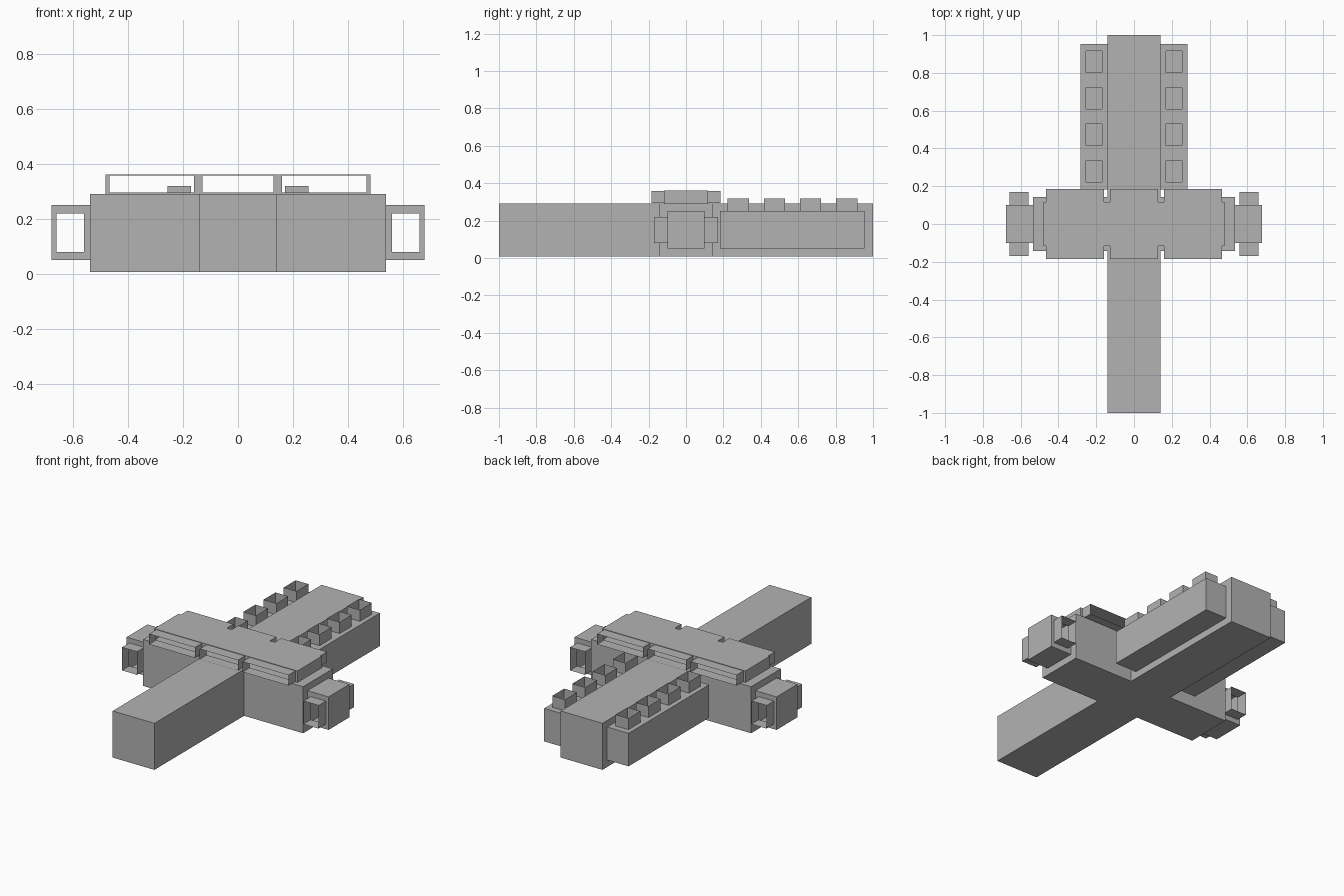
import bpy
import bmesh

cube = bpy.data.objects.get("Cube")
if cube:
    bpy.data.objects.remove(cube, do_unlink=True)

grey = bpy.data.materials.new("hull grey")
grey.use_nodes = True
COLOUR = (0.45, 0.45, 0.45, 1)
grey.diffuse_color = COLOUR
grey.node_tree.nodes["Principled BSDF"].inputs["Base Color"].default_value = COLOUR


def finish(name, bm):
    bmesh.ops.remove_doubles(bm, verts=bm.verts, dist=0.0001)
    bmesh.ops.recalc_face_normals(bm, faces=bm.faces)
    mesh = bpy.data.meshes.new(name)
    bm.to_mesh(mesh)
    bm.free()
    mesh.materials.append(grey)
    obj = bpy.data.objects.new(name, mesh)
    bpy.context.collection.objects.link(obj)
    return obj


def ported_box(name, low, high, axis, sides, ports, reach):
    """Hollow box whose sides along axis carry open, thin-walled tubes.
    Each port is (u0, u1, v0, v1) in the two remaining axes."""
    bm = bmesh.new()
    a, b = [i for i in range(3) if i != axis]

    def quad(points):
        verts = []
        for u, v, w in points:
            co = [0, 0, 0]
            co[a], co[b], co[axis] = u, v, w
            verts.append(bm.verts.new(co))
        bm.faces.new(verts)

    def rect(u0, u1, v0, v1, w):
        quad([(u0, v0, w), (u1, v0, w), (u1, v1, w), (u0, v1, w)])

    def walls(u0, u1, v0, v1, w0, w1):
        ring = [(u0, v0), (u1, v0), (u1, v1), (u0, v1)]
        for p, q in zip(ring, ring[1:] + ring[:1]):
            quad([(*p, w0), (*q, w0), (*q, w1), (*p, w1)])

    us = sorted({low[a], high[a], *[u for p in ports for u in p[:2]]})
    vs = sorted({low[b], high[b], *[v for p in ports for v in p[2:]]})
    walls(low[a], high[a], low[b], high[b], low[axis], high[axis])
    for side in (-1, 1):
        w = high[axis] if side > 0 else low[axis]
        if side not in sides:
            rect(low[a], high[a], low[b], high[b], w)
            continue
        for u0, u1 in zip(us, us[1:]):
            for v0, v1 in zip(vs, vs[1:]):
                u, v = (u0 + u1) / 2, (v0 + v1) / 2
                if not any(p[0] < u < p[1] and p[2] < v < p[3] for p in ports):
                    rect(u0, u1, v0, v1, w)
        for p in ports:
            walls(*p, w, w + side * reach)
    return finish(name, bm)


# Cross-shaped hull: long fuselage with a short wing
BOTTOM, TOP = 0.008, 0.29
F, W, S = 0.14, 0.142, 0.536
quarter = [(F, 1), (F, W), (S, W)]
outline = quarter + [(x, -y) for x, y in reversed(quarter)]
outline += [(-x, -y) for x, y in outline]
bm = bmesh.new()
base = bm.faces.new([bm.verts.new((x, y, BOTTOM)) for x, y in outline])
new = bmesh.ops.extrude_face_region(bm, geom=[base], use_keep_orig=True)
bmesh.ops.translate(bm, vec=(0, 0, TOP - BOTTOM),
                    verts=[v for v in new["geom"] if isinstance(v, bmesh.types.BMVert)])
finish("hull", bm)

# Bridge on top of the wing, with three openings right through
bridge_ports = [(-0.467, -0.16, 0.295, 0.358),
                (-0.128, 0.128, 0.295, 0.358),
                (0.16, 0.467, 0.295, 0.358)]
ported_box("bridge", (-0.48, -0.117, 0.291), (0.48, 0.117, 0.361),
           1, (-1, 1), bridge_ports, 0.068)

for side, label in ((1, "left"), (-1, "right")):
    def span(inner, outer):
        return sorted((side * inner, side * outer))

    # Wing-tip pod, open front to back
    x0, x1 = span(S, 0.677)
    ported_box(label + "_wing_pod", (x0, -0.1, 0.05), (x1, 0.1, 0.25),
               1, (-1, 1), [(*span(0.558, 0.659), 0.08, 0.22)], 0.07)

    # Rear side box with a row of four open chimneys
    x0, x1 = span(F, 0.283)
    chimneys = [(*span(0.17, 0.255), y, y + 0.114)
                for y in (0.223 + 0.193 * i for i in range(4))]
    ported_box(label + "_rear_box", (x0, 0.183, 0.05), (x1, 0.954, 0.25),
               2, (1,), chimneys, 0.069)
